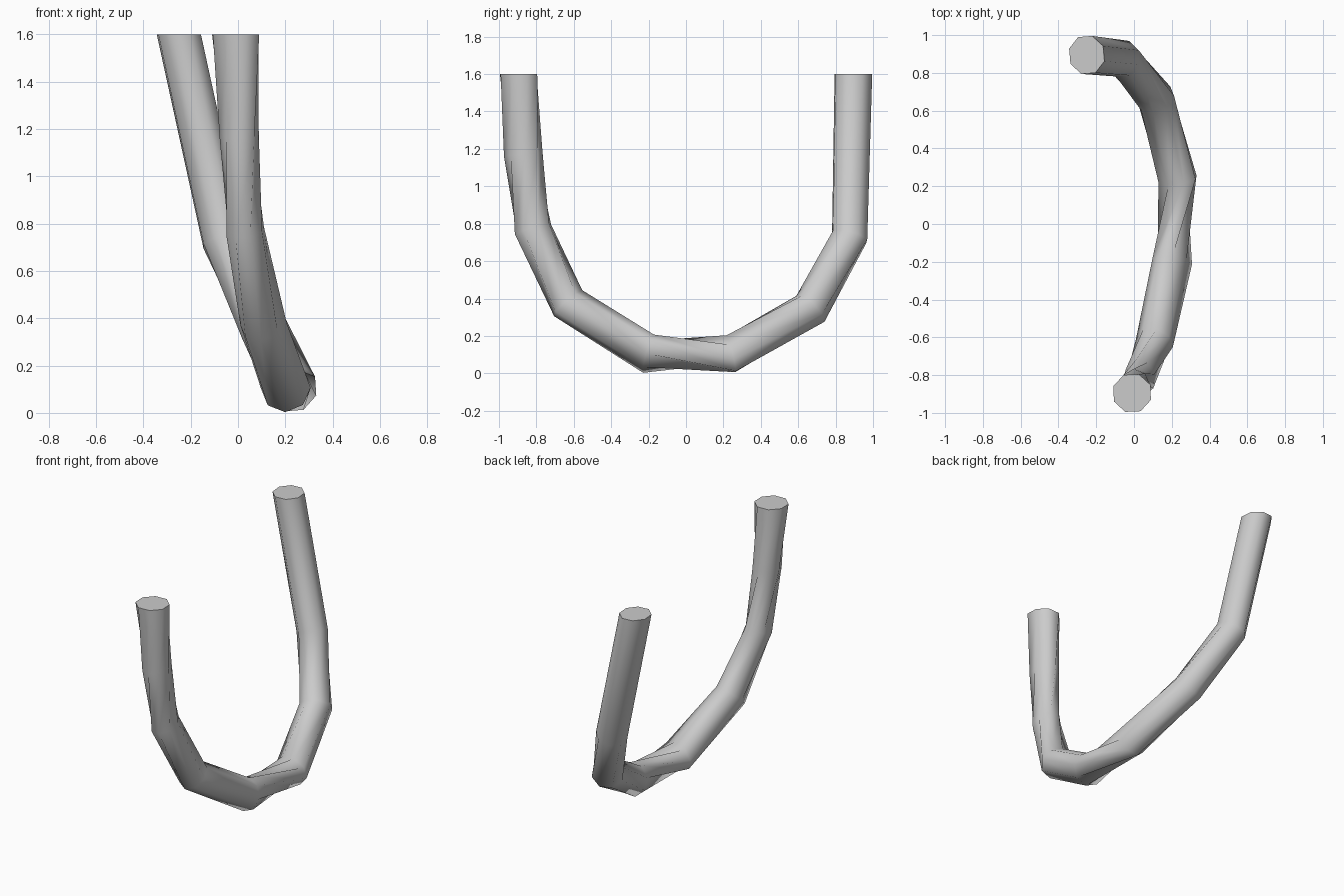
import bpy, bmesh, math
from mathutils import Vector

if "Cube" in bpy.data.objects:
    bpy.data.objects.remove(bpy.data.objects["Cube"])

SIDES = 8

# centre line of the bent tube: point, roll (degrees), radius, sideways squash
path = [((-0.01, -0.895, 1.60), 20, 0.106, 1.0), ((0.005, -0.87, 1.17), 40, 0.104, 0.8),
        ((0.03, -0.818, 0.77), 75, 0.104, 0.8), ((0.108, -0.63, 0.375), 100, 0.103, 0.97),
        ((0.202, -0.20, 0.105), 100, 0.106, 1.0), ((0.23, 0.24, 0.105), 165, 0.107, 1.0),
        ((0.115, 0.665, 0.345), 180, 0.103, 1.0), ((-0.06, 0.875, 0.73), 200, 0.102, 0.95),
        ((-0.25, 0.895, 1.60), 200, 0.106, 0.92)]
pts = [Vector(e[0]) for e in path]
n = len(pts)

bm = bmesh.new()
rings = []
side = Vector((1, 0, 0))
for i, (p, (_, roll, radius, squash)) in enumerate(zip(pts, path)):
    # open ends are cut level, the bends are mitred
    if i == 0:
        t = Vector((0, 0, -1))
    elif i == n - 1:
        t = Vector((0, 0, 1))
    else:
        t = ((p - pts[i - 1]).normalized() + (pts[i + 1] - p).normalized()).normalized()
    side = (side - t * side.dot(t)).normalized()
    up = t.cross(side)
    ring = []
    for k in range(SIDES):
        a = math.radians(roll) + 2 * math.pi * k / SIDES
        ring.append(bm.verts.new(p + (side * math.cos(a) * squash + up * math.sin(a)) * radius))
    rings.append(ring)

# tube wall
for r0, r1 in zip(rings, rings[1:]):
    for k in range(SIDES):
        m = (k + 1) % SIDES
        bm.faces.new((r0[k], r0[m], r1[m], r1[k]))
# end caps
bm.faces.new(rings[0][::-1])
bm.faces.new(rings[-1])
bmesh.ops.recalc_face_normals(bm, faces=bm.faces)

mesh = bpy.data.meshes.new("bent_tube")
bm.to_mesh(mesh)
bm.free()
tube = bpy.data.objects.new("bent_tube", mesh)
bpy.context.collection.objects.link(tube)
bpy.context.view_layer.objects.active = tube
tube.select_set(True)
bpy.ops.object.shade_smooth_by_angle(angle=math.radians(60))
